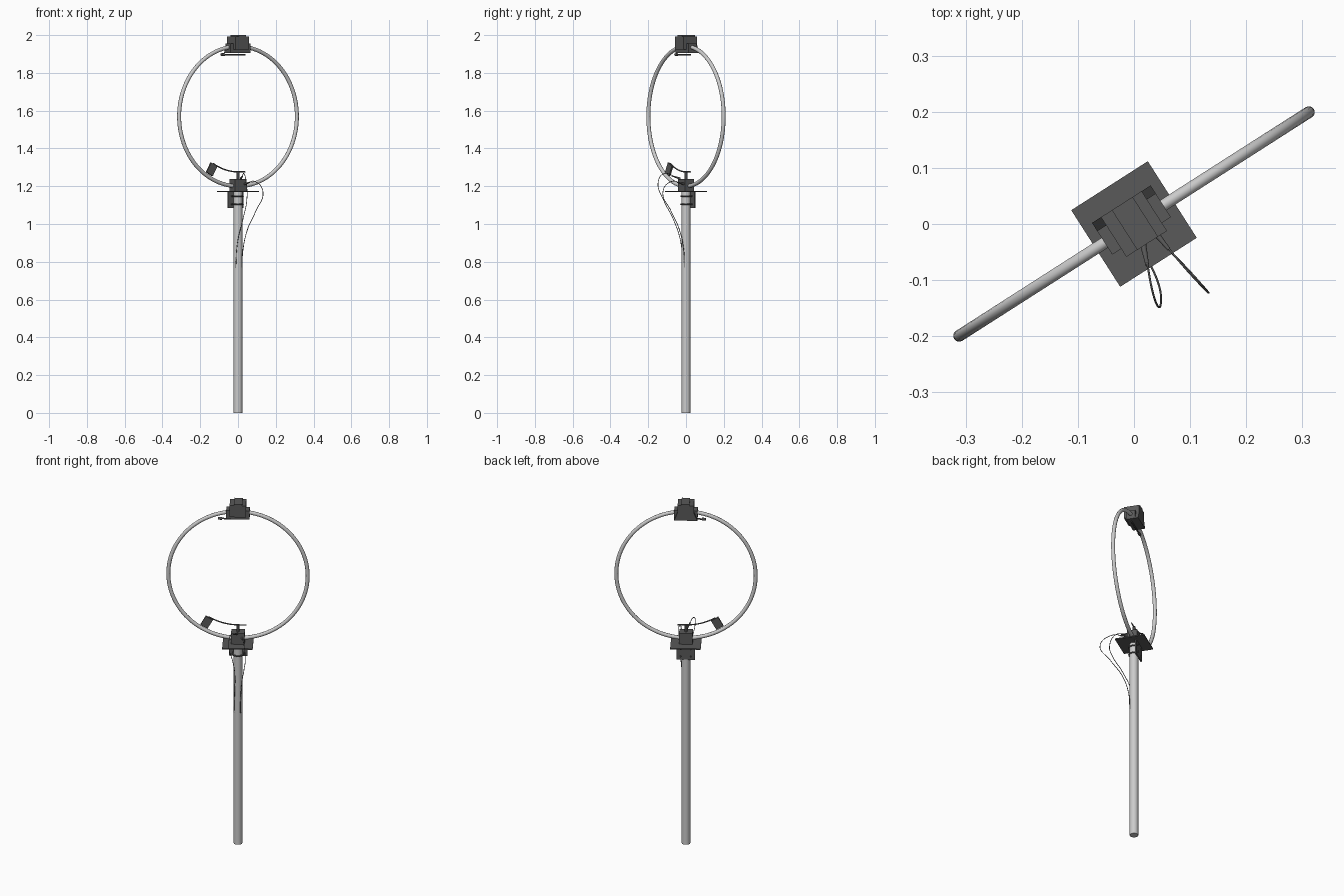
import bpy, bmesh, math
from mathutils import Matrix, Vector

if "Cube" in bpy.data.objects:
    bpy.data.objects.remove(bpy.data.objects["Cube"])

# Everything on the head is laid out in the ring's own frame, then turned about z
TURN = Matrix.Rotation(math.radians(32.6), 4, 'Z')
RING_Z, RING_R = 1.57, 0.37

dark = bpy.data.materials.new("dark_plastic")
dark.diffuse_color = (0.1, 0.1, 0.1, 1)
dark.use_nodes = True
dark.node_tree.nodes["Principled BSDF"].inputs["Base Color"].default_value = dark.diffuse_color


def finish(name, bm, mat=None, world=TURN, smooth=False):
    bmesh.ops.recalc_face_normals(bm, faces=bm.faces)
    bm.transform(world)
    me = bpy.data.meshes.new(name)
    bm.to_mesh(me)
    bm.free()
    if smooth:
        for p in me.polygons:
            p.use_smooth = len(p.vertices) == 4
    if mat:
        me.materials.append(mat)
    ob = bpy.data.objects.new(name, me)
    bpy.context.collection.objects.link(ob)
    return ob


def box(name, lo, hi, mat=dark):
    lo, hi = Vector(lo), Vector(hi)
    bm = bmesh.new()
    bmesh.ops.create_cube(bm, size=1, matrix=Matrix.Translation((lo + hi) / 2)
                          @ Matrix.Diagonal((*(hi - lo), 1)))
    return finish(name, bm, mat)


def rod(name, a, b, r, r2=None, mat=dark, world=TURN, seg=16):
    a, b = Vector(a), Vector(b)
    d = b - a
    m = Matrix.Translation((a + b) / 2) @ d.to_track_quat('Z', 'Y').to_matrix().to_4x4()
    bm = bmesh.new()
    bmesh.ops.create_cone(bm, cap_ends=True, segments=seg, radius1=r,
                          radius2=r if r2 is None else r2, depth=d.length, matrix=m)
    return finish(name, bm, mat, world, True)


def prism(name, pts, y0, y1, mat=dark):
    bm = bmesh.new()
    f = bm.faces.new([bm.verts.new((x, y0, z)) for x, z in pts])
    ext = bmesh.ops.extrude_face_region(bm, geom=[f])
    bmesh.ops.translate(bm, vec=(0, y1 - y0, 0),
                        verts=[g for g in ext['geom'] if isinstance(g, bmesh.types.BMVert)])
    return finish(name, bm, mat)


def wire(name, pts, r, world=TURN, mat=dark, cyclic=False, kind='NURBS'):
    cu = bpy.data.curves.new(name, 'CURVE')
    cu.dimensions, cu.bevel_depth, cu.bevel_resolution = '3D', r, 2
    cu.use_fill_caps = True
    if kind == 'NURBS':
        sp = cu.splines.new('BEZIER')
        sp.bezier_points.add(len(pts) - 1)
        for bp, p in zip(sp.bezier_points, pts):
            bp.co = world @ Vector(p)
            bp.handle_left_type = bp.handle_right_type = 'AUTO'
    else:
        sp = cu.splines.new('POLY')
        sp.points.add(len(pts) - 1)
        for q, p in zip(sp.points, pts):
            q.co = (*(world @ Vector(p)), 1)
    sp.use_cyclic_u = cyclic
    cu.materials.append(mat) if mat else None
    ob = bpy.data.objects.new(name, cu)
    bpy.context.collection.objects.link(ob)
    return ob


def on_circle(deg, r):
    a = math.radians(deg)
    return (r * math.sin(a), 0, RING_Z - r * math.cos(a))


# Mast
rod("mast", (0, 0, 0), (0, 0, 1.17), 0.023, mat=None, seg=32)

# Main loop
ring = wire("loop_ring", [on_circle(i * 3.75, RING_R) for i in range(96)], 0.0105,
            mat=None, cyclic=True, kind='POLY')
ring.data.bevel_resolution = 4

# Tuning housing on top of the loop
box("tuner_lower_box", (-0.062, -0.025, 1.905), (0.062, 0.025, 1.955))
box("tuner_upper_box", (-0.043, -0.042, 1.925), (0.043, 0.042, 1.993))
box("tuner_cap", (-0.02, -0.042, 1.99), (0.024, 0.042, 2.0))
prism("tuner_skirt", [(-0.062, 1.905), (0.062, 1.905), (0.043, 1.95), (-0.043, 1.95)],
      0.02, 0.042)
rod("tuner_rod", (-0.095, 0, 1.897), (0.045, 0, 1.897), 0.004)
rod("tuner_knob", (-0.105, 0, 1.897), (-0.085, 0, 1.897), 0.007)

# Base box, square plate and mast bracket
box("base_box", (-0.036, -0.028, 1.17), (0.036, 0.028, 1.238))
box("square_plate", (-0.081, -0.081, 1.169), (0.081, 0.081, 1.175))
box("bracket_plate", (-0.049, 0.021, 1.085), (0.049, 0.028, 1.17))
for i, z in enumerate((1.105, 1.148)):
    arc = [(0.027 * math.cos(math.radians(t)), -0.027 * math.sin(math.radians(t)), z)
           for t in range(0, 181, 15)]
    wire(f"u_bolt_{i}", [(0.027, 0.036, z)] + arc + [(-0.027, 0.036, z)], 0.004, kind='POLY')

# Coupling arm with its stem and tilted tab
rod("arm_stem", (0, 0, 1.235), (0, 0, 1.278), 0.007)
wire("coupling_arm", [(0.045, 0, 1.276), (0.02, 0, 1.276)]
     + [on_circle(-t, 0.294) for t in range(0, 33, 4)], 0.0035, kind='POLY')
prism("coupling_tab", [on_circle(d, r)[::2] for d, r in
                       ((-35, 0.298), (-26.5, 0.298), (-27, 0.356), (-34, 0.356))],
      -0.005, 0.005)

# Two feed cables drooping to the mast, each with a plug
I = Matrix.Identity(4)
wire("feed_cable_left", [(0.02, -0.045, 1.245), (0.033, -0.12, 1.265), (0.044, -0.148, 1.215),
                         (0.047, -0.12, 1.13), (0.025, -0.065, 1.02), (-0.003, -0.027, 0.9),
                         (-0.012, -0.021, 0.77)], 0.0018, I)
wire("feed_cable_right", [(0.045, -0.024, 1.215), (0.09, -0.077, 1.225), (0.132, -0.122, 1.17),
                          (0.095, -0.08, 1.07), (0.05, -0.035, 0.97),
                          (0.026, -0.012, 0.86), (0.022, -0.009, 0.77)], 0.0018, I)
rod("plug_left", (0.015, -0.03, 1.24), (0.024, -0.075, 1.255), 0.006, 0.003, world=I, seg=12)
rod("plug_right", (0.035, -0.012, 1.212), (0.062, -0.045, 1.22), 0.006, 0.003, world=I, seg=12)
